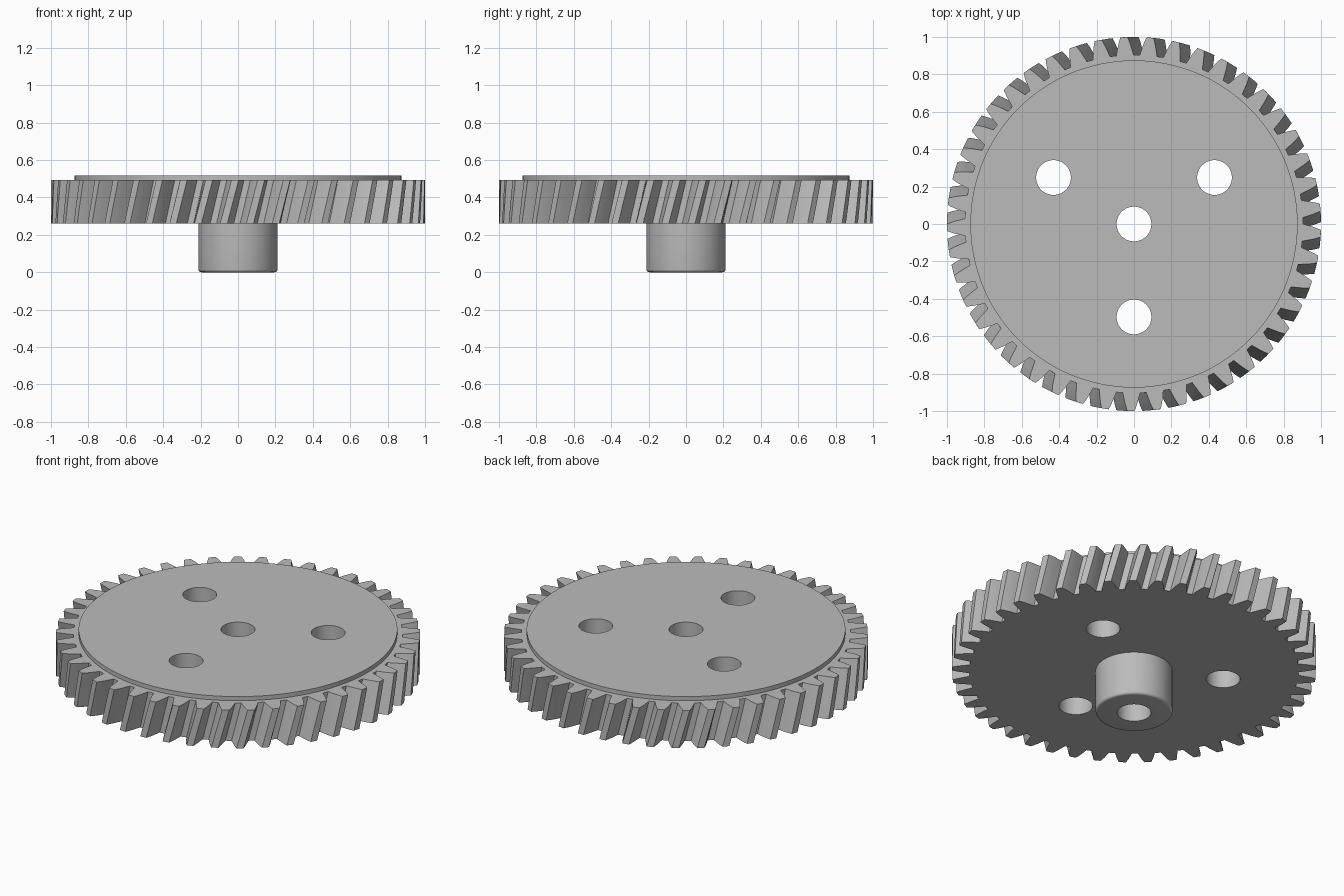
import bpy, bmesh
from math import sin, cos, tau, pi, radians

cube = bpy.data.objects.get("Cube")
if cube:
    bpy.data.objects.remove(cube, do_unlink=True)

TEETH = 45
BOTTOM, TOP = 0.262, 0.492      # toothed ring heights
TWIST = 0.06                    # helical turn from bottom to top
PHASE = radians(-90.9)          # tooth direction on the top face
HOLE_R = 0.093
BOLT_CIRCLE = 0.497

steel = bpy.data.materials.new("plain grey")
steel.use_nodes = True
grey = (0.5, 0.5, 0.5, 1)
steel.diffuse_color = grey
steel.node_tree.nodes["Principled BSDF"].inputs["Base Color"].default_value = grey


def make_object(name, bm):
    bmesh.ops.recalc_face_normals(bm, faces=bm.faces)
    mesh = bpy.data.meshes.new(name)
    bm.to_mesh(mesh)
    bm.free()
    mesh.materials.append(steel)
    obj = bpy.data.objects.new(name, mesh)
    bpy.context.collection.objects.link(obj)
    return obj


def cylinder(name, radius, z0, z1, x=0, y=0, sides=64, round_bottom=0):
    bm = bmesh.new()
    bmesh.ops.create_cone(bm, cap_ends=True, segments=sides, radius1=radius,
                          radius2=radius, depth=z1 - z0)
    bmesh.ops.translate(bm, verts=bm.verts, vec=(x, y, (z0 + z1) / 2))
    if round_bottom:
        edges = [e for e in bm.edges if all(v.co.z < z0 + 1e-4 for v in e.verts)]
        bmesh.ops.bevel(bm, geom=edges, offset=round_bottom, segments=4,
                        profile=0.5, affect='EDGES')
    return make_object(name, bm)


def combine(target, other, operation):
    mod = target.modifiers.new(other.name, 'BOOLEAN')
    mod.operation = operation
    mod.solver = 'EXACT'
    mod.object = other
    bpy.context.view_layer.objects.active = target
    bpy.ops.object.modifier_apply(modifier=mod.name)
    bpy.data.objects.remove(other, do_unlink=True)


# Helical toothed wheel: one tooth outline repeated, then twisted upward
flank = [(0.904, 0.051), (0.93, 0.043), (0.957, 0.035), (0.98, 0.027), (1.0, 0.019)]
tooth = [(r, -a) for r, a in flank] + [(r, a) for r, a in reversed(flank)]
outline = [(r, PHASE + i * tau / TEETH + a) for i in range(TEETH) for r, a in tooth]

bm = bmesh.new()
layers = 4
rings = []
for k in range(layers + 1):
    t = k / layers
    turn = TWIST * (t - 1)
    rings.append([bm.verts.new((r * cos(a + turn), r * sin(a + turn),
                                BOTTOM + t * (TOP - BOTTOM))) for r, a in outline])
count = len(outline)
for low, high in zip(rings, rings[1:]):
    for i in range(count):
        j = (i + 1) % count
        bm.faces.new((low[i], low[j], high[j], high[i]))
bm.faces.new(rings[0][::-1])
bm.faces.new(rings[-1])
gear = make_object("helical_gear", bm)

# Raised face disc and lower hub
combine(gear, cylinder("raised_face", 0.875, 0.4, 0.517, sides=128), 'UNION')
combine(gear, cylinder("hub", 0.211, 0, 0.4, round_bottom=0.015), 'UNION')

# Centre bore and three lightening holes
combine(gear, cylinder("bore", HOLE_R, -0.1, 0.7), 'DIFFERENCE')
for i in range(3):
    a = -pi / 2 + i * tau / 3
    combine(gear, cylinder("hole", HOLE_R, 0.1, 0.7, BOLT_CIRCLE * cos(a),
                           BOLT_CIRCLE * sin(a)), 'DIFFERENCE')

# Smooth curved walls, sharp corners
bpy.ops.object.select_all(action='DESELECT')
gear.select_set(True)
bpy.context.view_layer.objects.active = gear
bpy.ops.object.shade_smooth_by_angle(angle=radians(30))
